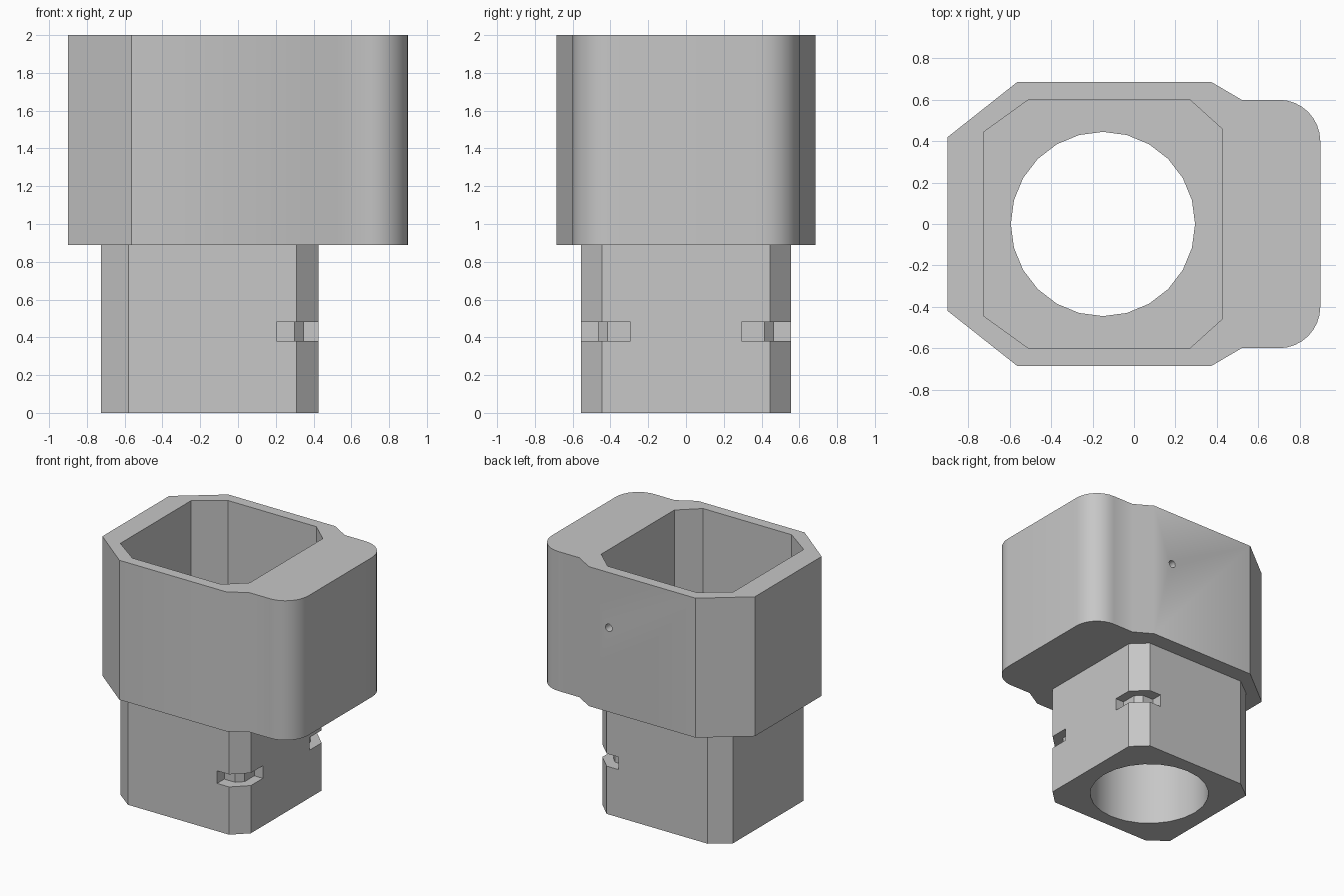
import bpy
import bmesh
from math import cos, sin, pi, radians

cube = bpy.data.objects.get("Cube")
if cube:
    bpy.data.objects.remove(cube, do_unlink=True)

grey = bpy.data.materials.new("plain_grey")
grey.use_nodes = True
colour = (0.57, 0.57, 0.57, 1)
grey.diffuse_color = colour
grey.node_tree.nodes["Principled BSDF"].inputs["Base Color"].default_value = colour


def prism(name, outline, z0, z1):
    """Extrude a flat outline from z0 up to z1."""
    bm = bmesh.new()
    base = bm.faces.new([bm.verts.new((x, y, z0)) for x, y in outline])
    top = bmesh.ops.extrude_face_region(bm, geom=[base])["geom"]
    moved = [v for v in top if isinstance(v, bmesh.types.BMVert)]
    bmesh.ops.translate(bm, verts=moved, vec=(0, 0, z1 - z0))
    bmesh.ops.recalc_face_normals(bm, faces=bm.faces)
    mesh = bpy.data.meshes.new(name)
    bm.to_mesh(mesh)
    bm.free()
    mesh.materials.append(grey)
    obj = bpy.data.objects.new(name, mesh)
    bpy.context.collection.objects.link(obj)
    return obj


def mirrored(half):
    """Close a half outline (y > 0) by reflecting it across y = 0."""
    return half + [(x, -y) for x, y in reversed(half)]


def circle(cx, cy, r, sides):
    return [(cx + r * cos(2 * pi * i / sides), cy + r * sin(2 * pi * i / sides))
            for i in range(sides)]


def combine(target, tool, operation):
    tool.hide_render = True
    mod = target.modifiers.new("cut", 'BOOLEAN')
    mod.operation = operation
    mod.solver = 'EXACT'
    mod.object = tool
    bpy.context.view_layer.objects.active = target
    bpy.ops.object.modifier_apply(modifier=mod.name)
    bpy.data.objects.remove(tool, do_unlink=True)


# Upper housing with a rounded side block
corner = [(0.7 + 0.2 * cos(a), 0.4 + 0.2 * sin(a))
          for a in (pi / 2 * i / 8 for i in range(9))]
housing = prism("socket_housing", mirrored(
    corner + [(0.52, 0.6), (0.375, 0.685), (-0.565, 0.685), (-0.9, 0.42)]), 0.89, 2)

# Lower neck with chamfered corners
neck = prism("neck", mirrored(
    [(0.425, 0.445), (0.31, 0.555), (-0.58, 0.555), (-0.725, 0.445)]), 0, 0.95)
combine(housing, neck, 'UNION')

# Faceted pocket open at the top
pocket = prism("pocket_cutter", mirrored(
    [(0.425, 0.46), (0.27, 0.6), (-0.51, 0.6), (-0.725, 0.445)]), 1.0, 2.2)
combine(housing, pocket, 'DIFFERENCE')

# Round bore through the neck
bore = prism("bore_cutter", circle(-0.15, 0, 0.445, 24), -0.2, 1.2)
combine(housing, bore, 'DIFFERENCE')

# Tie slots around the two side corners of the neck
for side in (1, -1):
    slot = prism("slot_cutter", [(x, y * side) for x, y in (
        (0.205, 0.7), (0.205, 0.465), (0.3, 0.465), (0.35, 0.415),
        (0.35, 0.295), (0.6, 0.295), (0.6, 0.7))], 0.38, 0.48)
    combine(housing, slot, 'DIFFERENCE')

# Small screw hole in the back wall
screw = prism("screw_cutter", circle(0, 0, 0.03, 16), -0.07, 0.07)
screw.rotation_euler.x = radians(90)
screw.location = (0.2, 0.66, 1.56)
bpy.context.view_layer.update()
combine(housing, screw, 'DIFFERENCE')

# Smooth the rounded walls, keep the corners sharp
bpy.ops.object.select_all(action='DESELECT')
housing.select_set(True)
bpy.context.view_layer.objects.active = housing
bpy.ops.object.shade_smooth_by_angle(angle=radians(31))
